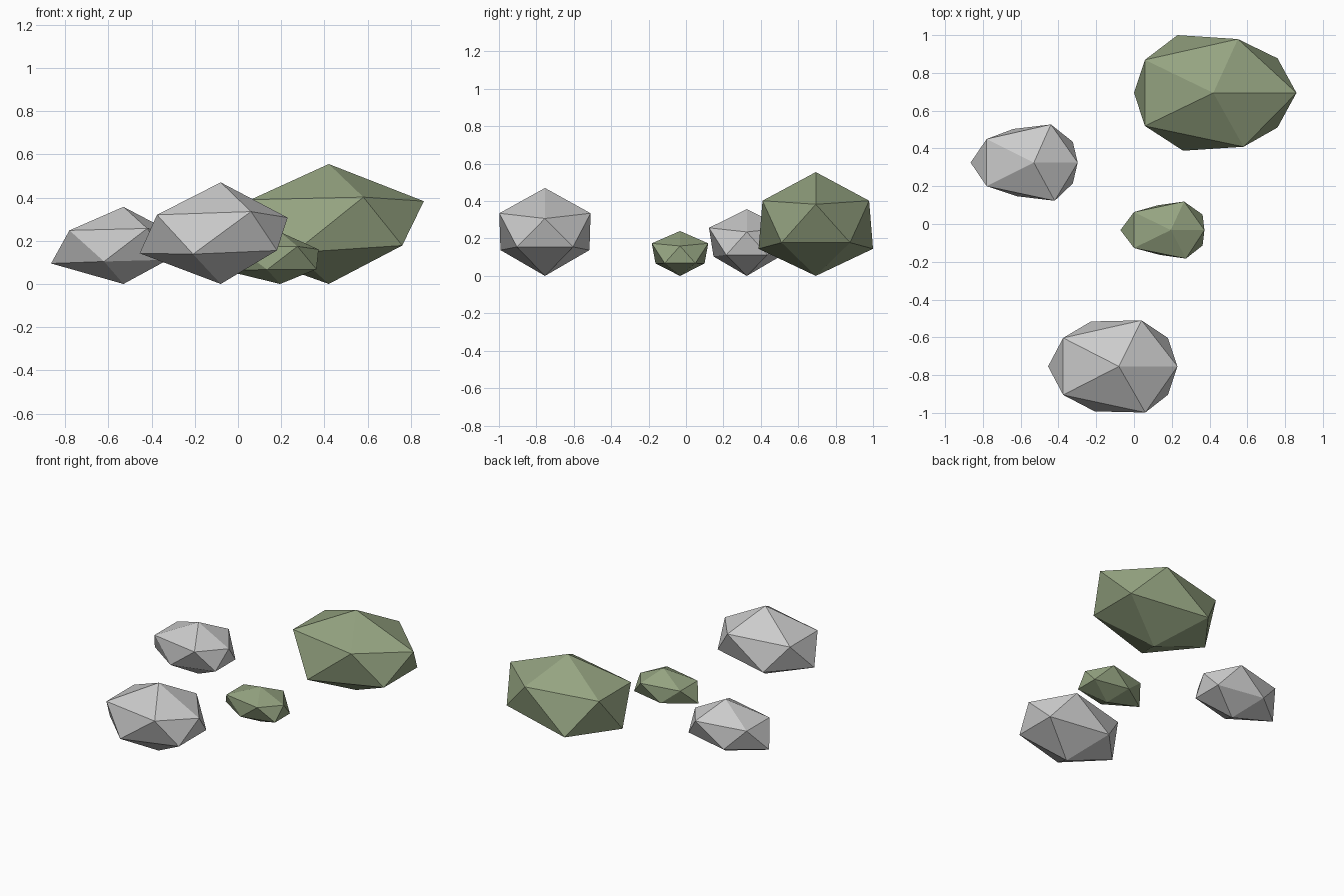
import bpy
import bmesh

if "Cube" in bpy.data.objects:
    bpy.data.objects.remove(bpy.data.objects["Cube"])

moss = bpy.data.materials.new("moss")
moss.diffuse_color = (0.30, 0.37, 0.22, 1)
moss.use_nodes = True
moss.node_tree.nodes["Principled BSDF"].inputs["Base Color"].default_value = moss.diffuse_color


def rock(name, x, y, height, rings, skew, mat=None):
    """20-sided boulder. Each ring has its nose, middle pair and end pair
    as (x offset, half width, z); the upper nose faces +x, the lower -x."""
    bm = bmesh.new()
    bmesh.ops.create_icosphere(bm, subdivisions=1, radius=1)
    for v in bm.verts:
        side = (v.co.y > 0.1) - (v.co.y < -0.1)
        if abs(v.co.z) > 0.9:
            v.co = (x, y, height if v.co.z > 0 else 0)
            continue
        ring = rings[0] if v.co.z > 0 else rings[1]
        kind = 0 if side == 0 else (1 if abs(v.co.y) > 0.7 else 2)
        dx, half, z = ring[kind]
        shift = skew * side if kind == 1 else 0
        v.co = (x + dx - shift, y + half * side, z)
    mesh = bpy.data.meshes.new(name)
    bmesh.ops.recalc_face_normals(bm, faces=bm.faces[:])
    bm.to_mesh(mesh)
    bm.free()
    obj = bpy.data.objects.new(name, mesh)
    bpy.context.collection.objects.link(obj)
    if mat:
        mesh.materials.append(mat)


# Large mossy boulder
rock("large_mossy_rock", 0.42, 0.694, 0.555, (
    ((0.44, 0, 0.383), (0.145, 0.285, 0.402), (-0.362, 0.175, 0.39)),
    ((-0.42, 0, 0.15), (-0.175, 0.306, 0.145), (0.34, 0.183, 0.178))), 0.015, moss)

# Large grey boulder
rock("large_grey_rock", -0.08, -0.754, 0.47, (
    ((0.31, 0, 0.307), (0.13, 0.244, 0.335), (-0.295, 0.151, 0.32)),
    ((-0.375, 0, 0.142), (-0.138, 0.238, 0.138), (0.26, 0.15, 0.155))), 0.01)

# Medium grey boulder
rock("medium_grey_rock", -0.53, 0.325, 0.357, (
    ((0.232, 0, 0.235), (0.1, 0.202, 0.257), (-0.25, 0.125, 0.248)),
    ((-0.335, 0, 0.095), (-0.1, 0.178, 0.104), (0.206, 0.11, 0.112))), 0.01)

# Small mossy stone
rock("small_mossy_rock", 0.195, -0.032, 0.24, (
    ((0.178, 0, 0.16), (0.075, 0.151, 0.174), (-0.195, 0.095, 0.169)),
    ((-0.267, 0, 0.065), (-0.065, 0.131, 0.066), (0.168, 0.082, 0.068))), 0.005, moss)
